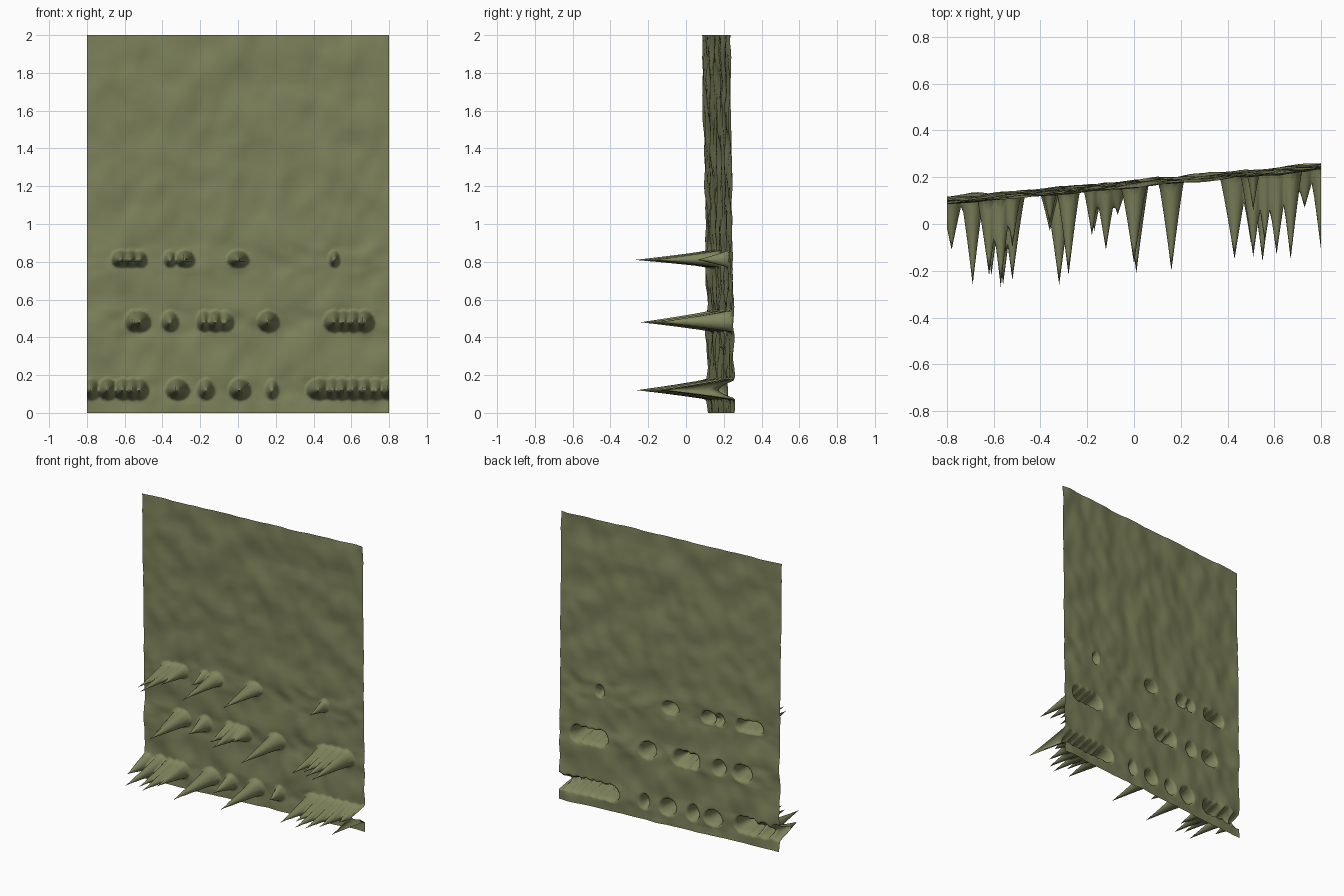
import bpy, bmesh
from mathutils import Vector, noise

if "Cube" in bpy.data.objects:
    bpy.data.objects.remove(bpy.data.objects["Cube"])

# One olive colour
olive = bpy.data.materials.new("olive")
olive.diffuse_color = (0.215, 0.232, 0.108, 1)
olive.use_nodes = True
olive.node_tree.nodes["Principled BSDF"].inputs["Base Color"].default_value = olive.diffuse_color

# Spike rows: tip height, reach above and below the tip, then (x, tip y, half width)
ROWS = [
    (0.81, 0.045, 0.035, [(-0.62, -0.22, .045), (-0.57, -0.27, .045), (-0.52, -0.10, .035),
                          (-0.36, 0.0, .03), (-0.28, -0.22, .045), (0.0, -0.17, .05),
                          (0.51, 0.06, .025)]),
    (0.48, 0.055, 0.045, [(-0.55, -0.12, .04), (-0.52, -0.24, .05), (-0.36, -0.03, .04),
                          (-0.18, -0.05, .035), (-0.12, -0.11, .045), (-0.07, 0.04, .045),
                          (0.16, -0.20, .05), (0.51, -0.14, .05), (0.56, -0.08, .045),
                          (0.61, -0.13, .05), (0.67, -0.15, .045)]),
    (0.12, 0.055, 0.045, [(-0.78, -0.11, .045), (-0.69, -0.26, .045), (-0.61, -0.22, .045),
                          (-0.56, -0.26, .05), (-0.52, -0.15, .04), (-0.32, -0.26, .055),
                          (-0.17, -0.03, .04), (0.01, -0.21, .05), (0.18, 0.09, .03),
                          (0.43, -0.15, .06), (0.50, -0.08, .05), (0.55, -0.16, .05),
                          (0.61, -0.13, .05), (0.67, -0.06, .045), (0.73, 0.07, .05),
                          (0.80, -0.11, .045)]),
]


def sheet_y(x, z):
    """Slightly turned and tilted wall with a rumpled surface."""
    n = noise.noise(Vector((x * 5, z * 6, 3.1))) * 0.015
    n += noise.noise(Vector((x * 11, z * 13, 7.7))) * 0.008
    return 0.187 + 0.091 * x - 0.014 * z + n


def surface_y(x, z):
    """Wall pulled forward into hollow spikes."""
    base = sheet_y(x, z)
    y = base
    for tip_z, up, down, spikes in ROWS:
        dz = z - tip_z
        if abs(dz) > 0.1:
            continue
        for sx, tip_y, half in spikes:
            r = (((x - sx) / half) ** 2 + (dz / (up if dz > 0 else down)) ** 2) ** 0.5 / 1.15
            if r < 1:
                y = min(y, base - (base - tip_y) * (1 - r) ** 1.15)
    return y


# Wall grid, finer where the spike rows are
xs = [round(-0.8 + i * 0.01, 3) for i in range(161)]
zs = [round(i * 0.01, 3) for i in range(201)]
zs = [z for i, z in enumerate(zs) if i % 4 == 0 or any(abs(z - r[0]) < 0.085 for r in ROWS)]

bm = bmesh.new()
grid = [[bm.verts.new((x, surface_y(x, z), z)) for x in xs] for z in zs]
for low, high in zip(grid, grid[1:]):
    for i in range(len(xs) - 1):
        bm.faces.new((low[i], low[i + 1], high[i + 1], high[i]))
for f in bm.faces:
    f.smooth = True
mesh = bpy.data.meshes.new("spiked_wall")
bm.to_mesh(mesh)
bm.free()
mesh.materials.append(olive)
wall = bpy.data.objects.new("spiked_wall", mesh)
bpy.context.collection.objects.link(wall)
